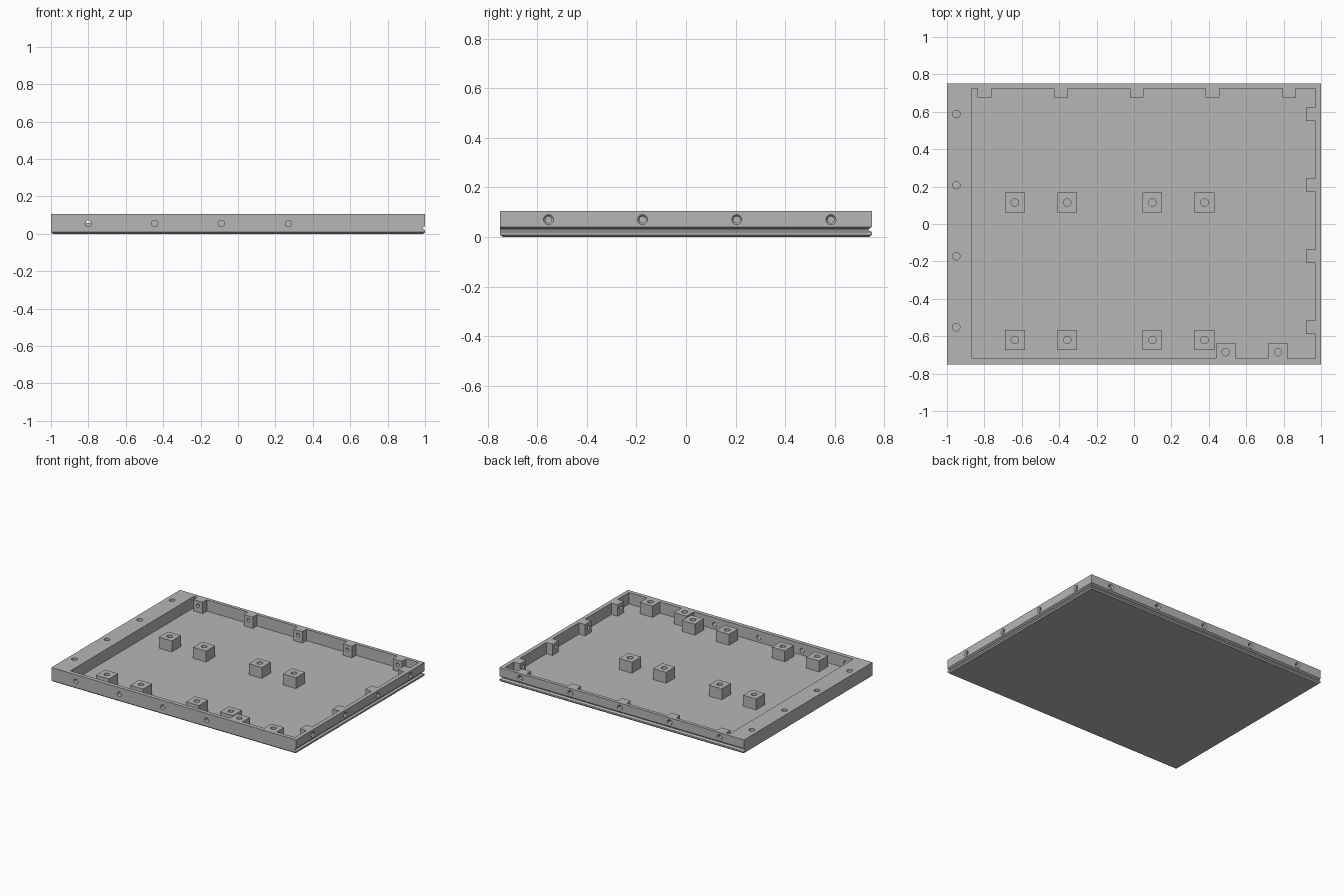
import bpy, bmesh, math
from mathutils import Vector, Matrix

cube = bpy.data.objects.get("Cube")
if cube:
    bpy.data.objects.remove(cube)

# Single grey material
GREY = (0.47, 0.47, 0.47, 1.0)
grey = bpy.data.materials.new("plain_grey")
grey.use_nodes = True
grey.diffuse_color = GREY
grey.node_tree.nodes["Principled BSDF"].inputs["Base Color"].default_value = GREY

W, D, H, FLOOR = 1.0, 0.75, 0.105, 0.021


def finish(name, bm):
    bmesh.ops.recalc_face_normals(bm, faces=bm.faces)
    mesh = bpy.data.meshes.new(name)
    bm.to_mesh(mesh)
    bm.free()
    mesh.materials.append(grey)
    obj = bpy.data.objects.new(name, mesh)
    bpy.context.collection.objects.link(obj)
    return obj


def loft(name, loops):
    """Closed solid through stacked loops with equal point counts."""
    bm = bmesh.new()
    rings = [[bm.verts.new(p) for p in loop] for loop in loops]
    for a, b in zip(rings, rings[1:]):
        for i in range(len(a)):
            j = (i + 1) % len(a)
            bm.faces.new((a[i], a[j], b[j], b[i]))
    bm.faces.new(rings[0])
    bm.faces.new(rings[-1])
    return finish(name, bm)


def add_hole(bm, start, direction, length, r1, r2=None):
    """Cylinder or cone beginning at start and running along direction."""
    d = Vector(direction)
    rot = d.to_track_quat('Z', 'Y').to_matrix().to_4x4()
    place = Matrix.Translation(Vector(start) + d * length / 2) @ rot
    bmesh.ops.create_cone(bm, cap_ends=True, segments=24, radius1=r1,
                          radius2=r1 if r2 is None else r2,
                          depth=length, matrix=place)


def cut(target, cutter):
    cutter.hide_render = True
    mod = target.modifiers.new("cut", 'BOOLEAN')
    mod.operation = 'DIFFERENCE'
    mod.solver = 'EXACT'
    mod.object = cutter
    bpy.ops.object.select_all(action='DESELECT')
    bpy.context.view_layer.objects.active = target
    target.select_set(True)
    bpy.ops.object.modifier_apply(modifier=mod.name)
    bpy.data.objects.remove(cutter)


def smooth(obj):
    bpy.ops.object.select_all(action='DESELECT')
    bpy.context.view_layer.objects.active = obj
    obj.select_set(True)
    bpy.ops.object.shade_smooth_by_angle(angle=math.radians(30))


# Outer block: chamfered base, groove along the +x and +y sides
def outline(z, inset, groove):
    x0, y0 = -W + inset, -D + inset
    x1, y1 = W - inset - groove, D - inset - groove
    return [(x0, y0, z), (x1, y0, z), (x1, y1, z), (x0, y1, z)]


levels = [(0, 0.01, 0), (0.009, 0, 0), (0.02, 0, 0), (0.028, 0, 0.013),
          (0.032, 0, 0.013), (0.041, 0, 0), (H, 0, 0)]
tray = loft("tray", [outline(*level) for level in levels])

# Cavity outline, leaving screw tabs standing along three walls
back_tabs = [-0.80, -0.39, 0.015, 0.42, 0.83]
side_tabs = [-0.555, -0.175, 0.205, 0.585]
front_tabs = [0.49, 0.77]


def wall(start, end, tabs, half, depth):
    """Points from start towards end, stepping inward round each tab."""
    a, b = Vector(start), Vector(end)
    along = (b - a).normalized()
    inward = Vector((-along.y, along.x)) * depth
    points = [a]
    for t in sorted(Vector(c).dot(along) - a.dot(along) for c in tabs):
        p, q = a + along * (t - half), a + along * (t + half)
        points += [p, p + inward, q + inward, q]
    return points


c = [(-0.865, -0.72), (0.97, -0.72), (0.97, 0.725), (-0.865, 0.725)]
path = (wall(c[0], c[1], [(x, 0) for x in front_tabs], 0.052, 0.085)
        + wall(c[1], c[2], [(0, y + 0.003) for y in side_tabs], 0.036, 0.05)
        + wall(c[2], c[3], [(x, 0) for x in back_tabs], 0.037, 0.048)
        + wall(c[3], c[0], [], 0, 0))
cut(tray, loft("cavity_cutter",
               [[(p.x, p.y, z) for p in path] for z in (FLOOR, H + 0.05)]))

# Screw holes through the walls and into the rim
bores, sinks = bmesh.new(), bmesh.new()
for x in (-0.80, -0.445, -0.09, 0.27):
    add_hole(bores, (x, -D - 0.02, 0.055), (0, 1, 0), 0.08, 0.017)
for y in side_tabs:
    add_hole(bores, (W + 0.02, y, 0.07), (-1, 0, 0), 0.13, 0.013)
    add_hole(sinks, (W + 0.002, y, 0.07), (-1, 0, 0), 0.012, 0.022, 0.012)
    add_hole(bores, (-0.95, y + 0.003, H + 0.02), (0, 0, -1), 0.08, 0.02)
for x in back_tabs:
    add_hole(bores, (x, D + 0.02, 0.07), (0, -1, 0), 0.13, 0.013)
    add_hole(sinks, (x, D + 0.002, 0.07), (0, -1, 0), 0.012, 0.022, 0.012)
for x in front_tabs:
    add_hole(bores, (x, -0.685, H + 0.02), (0, 0, -1), 0.08, 0.02)
cut(tray, finish("bore_cutter", bores))
cut(tray, finish("countersink_cutter", sinks))
smooth(tray)

# Square standoffs with blind screw holes
TOP = 0.102
for row, y in (("front", -0.62), ("middle", 0.115)):
    for n, x in enumerate((-0.637, -0.357, 0.098, 0.377), 1):
        h = 0.053
        square = [(x - h, y - h), (x + h, y - h), (x + h, y + h), (x - h, y + h)]
        post = loft(f"{row}_standoff_{n}",
                    [[(px, py, z) for px, py in square] for z in (FLOOR - 0.003, TOP)])
        drill = bmesh.new()
        add_hole(drill, (x, y, TOP + 0.02), (0, 0, -1), 0.08, 0.02)
        cut(post, finish("drill_cutter", drill))
        smooth(post)
